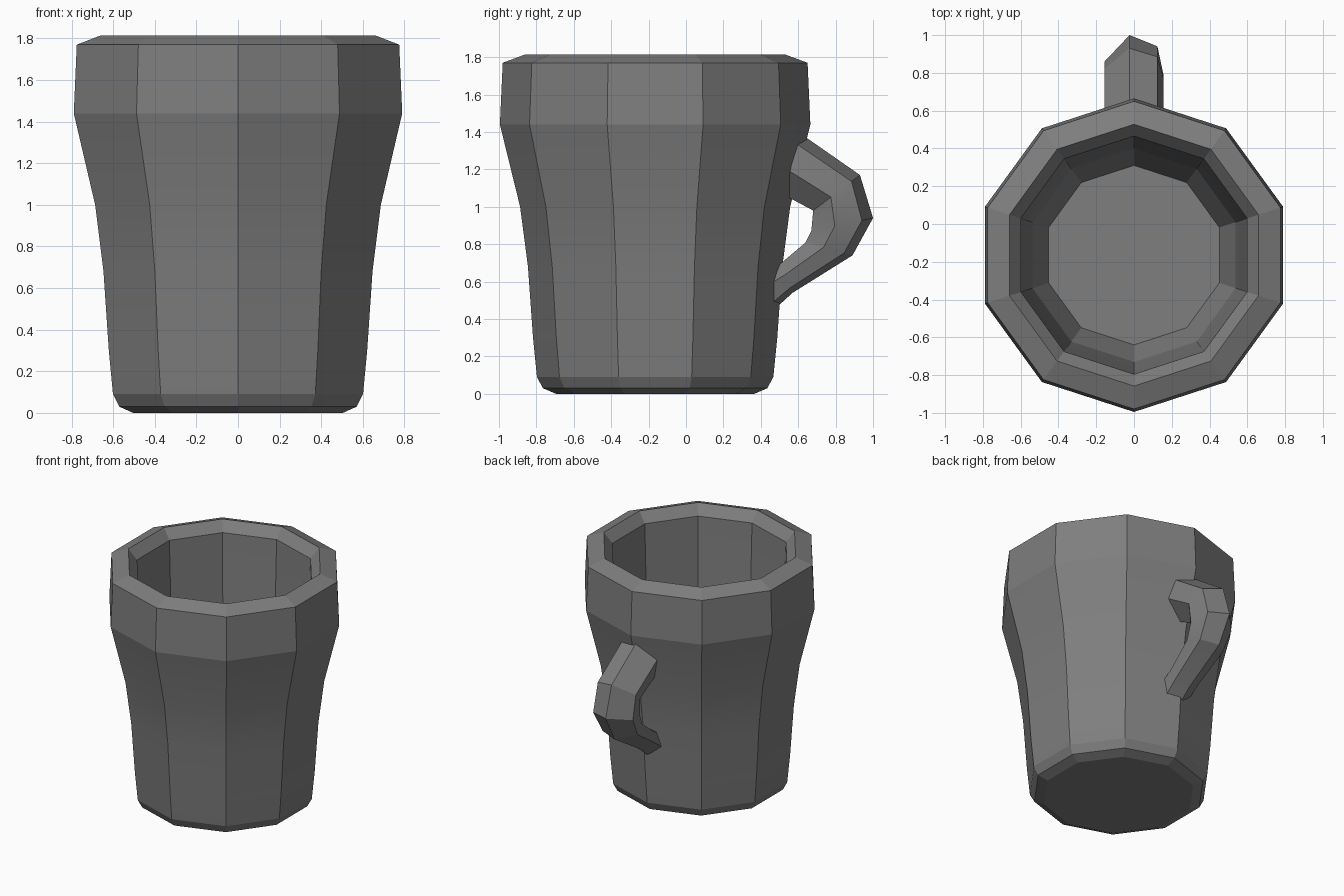
import bpy, bmesh, math

if "Cube" in bpy.data.objects:
    bpy.data.objects.remove(bpy.data.objects["Cube"])

CY = -0.165   # cup axis position in y
SIDES = 10

dark = bpy.data.materials.new("dark_grey")
dark.diffuse_color = (0.21, 0.21, 0.21, 1.0)
dark.use_nodes = True
dark.node_tree.nodes["Principled BSDF"].inputs["Base Color"].default_value = dark.diffuse_color


def loft(name, rings, angle):
    """Skin a list of vertex rings into one closed, capped mesh."""
    bm = bmesh.new()
    loops = [[bm.verts.new(p) for p in ring] for ring in rings]
    n = len(loops[0])
    for a, b in zip(loops, loops[1:]):
        for i in range(n):
            j = (i + 1) % n
            bm.faces.new((a[i], a[j], b[j], b[i]))
    bm.faces.new(loops[0])
    bm.faces.new(loops[-1])
    bmesh.ops.recalc_face_normals(bm, faces=bm.faces)
    mesh = bpy.data.meshes.new(name)
    bm.to_mesh(mesh)
    bm.free()
    mesh.materials.append(dark)
    obj = bpy.data.objects.new(name, mesh)
    bpy.context.collection.objects.link(obj)
    bpy.ops.object.select_all(action='DESELECT')
    obj.select_set(True)
    bpy.context.view_layer.objects.active = obj
    bpy.ops.object.shade_smooth_by_angle(angle=math.radians(angle))
    return obj


def decagon(r, z):
    angles = [math.pi / 2 + i * math.tau / SIDES for i in range(SIDES)]
    return [(r * math.cos(a), CY + r * math.sin(a), z) for a in angles]


# Cup body: outer wall up to the rim, then down the inside to the floor
profile = [
    (0.53, 0.00), (0.60, 0.03), (0.632, 0.09), (0.653, 0.30), (0.68, 0.68),
    (0.722, 1.00), (0.83, 1.44), (0.815, 1.77), (0.693, 1.815),
    (0.63, 1.74), (0.605, 1.00), (0.565, 0.40), (0.475, 0.14),
]
loft("cup_body", [decagon(r, z) for r, z in profile], 12)


# Handle: six-sided sections between an outer and an inner (y, z) point
sections = [
    ((0.60, 1.40), (0.53, 1.06), 0.155),
    ((0.93, 1.17), (0.68, 0.98), 0.155),
    ((1.00, 0.94), (0.67, 0.87), 0.155),
    ((0.89, 0.74), (0.64, 0.81), 0.14),
    ((0.57, 0.54), (0.51, 0.70), 0.12),
    ((0.46, 0.44), (0.43, 0.67), 0.12),
]
# (sideways factor, position from outer to inner)
hexagon = [(-0.15, 0), (0.8, 0.18), (1, 0.62), (0.3, 1), (-0.75, 0.85), (-1, 0.42)]


def handle_ring(outer, inner, half):
    return [(s * half,
             outer[0] + (inner[0] - outer[0]) * t,
             outer[1] + (inner[1] - outer[1]) * t) for s, t in hexagon]


loft("handle", [handle_ring(*s) for s in sections], 20)
